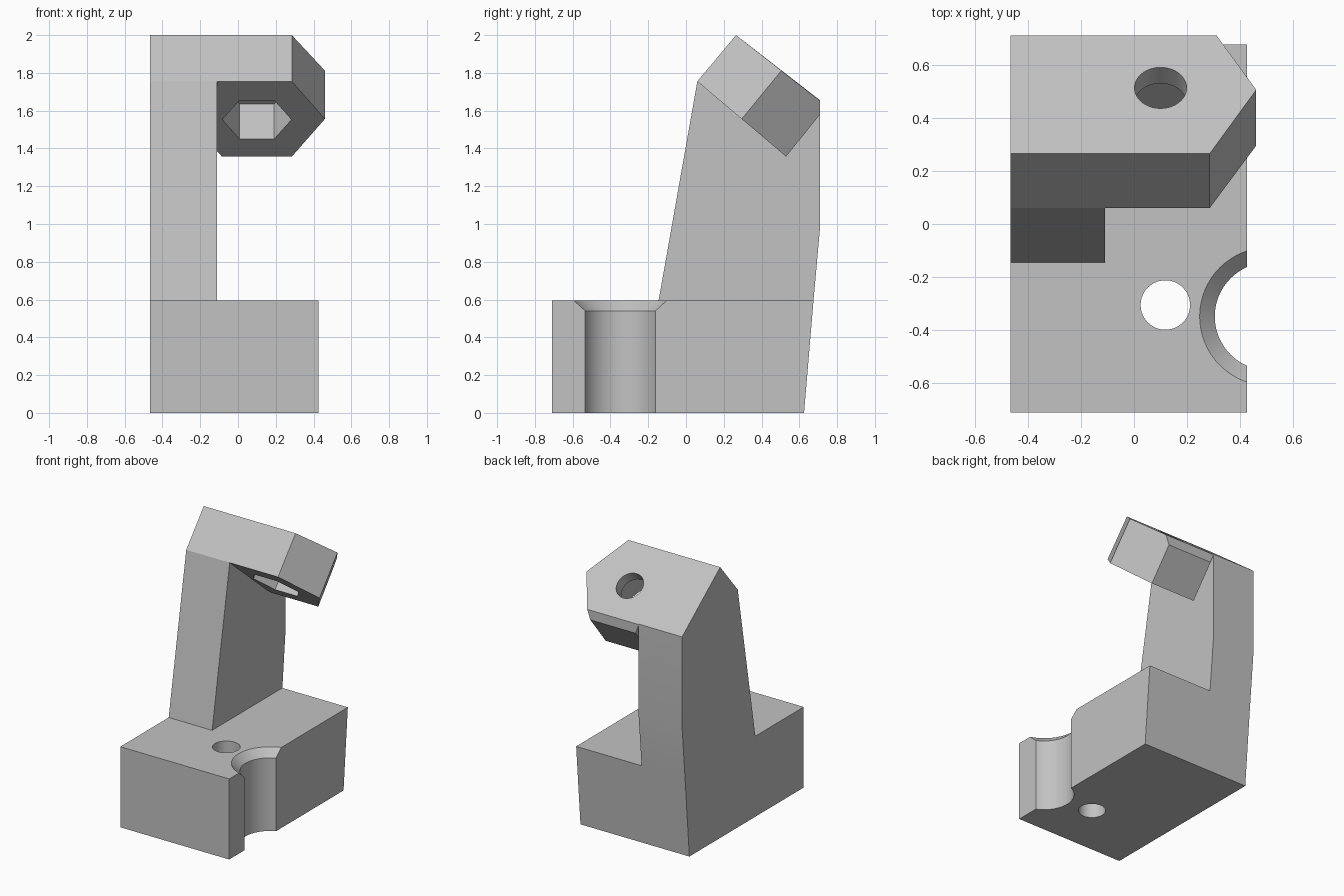
import bpy, bmesh, math
from mathutils import Vector

default = bpy.data.objects.get("Cube")
if default:
    bpy.data.objects.remove(default, do_unlink=True)

gray = bpy.data.materials.new("plain_gray")
gray.use_nodes = True
gray.diffuse_color = (0.54, 0.54, 0.54, 1)
gray.node_tree.nodes["Principled BSDF"].inputs["Base Color"].default_value = gray.diffuse_color


def loft(name, rings, clip_y=None):
    """Closed solid through rings of equal point count, with end caps."""
    bm = bmesh.new()
    loops = [[bm.verts.new(p) for p in ring] for ring in rings]
    n = len(loops[0])
    for a, b in zip(loops, loops[1:]):
        for i in range(n):
            j = (i + 1) % n
            bm.faces.new((a[i], a[j], b[j], b[i]))
    bm.faces.new(loops[0][::-1])
    bm.faces.new(loops[-1])
    if clip_y is not None:
        cut = bmesh.ops.bisect_plane(bm, geom=bm.verts[:] + bm.edges[:] + bm.faces[:],
                                     plane_co=(0, clip_y, 0), plane_no=(0, 1, 0), clear_outer=True)
        edges = [g for g in cut["geom_cut"] if isinstance(g, bmesh.types.BMEdge)]
        bmesh.ops.holes_fill(bm, edges=edges)
    bmesh.ops.recalc_face_normals(bm, faces=bm.faces[:])
    mesh = bpy.data.meshes.new(name)
    bm.to_mesh(mesh)
    bm.free()
    obj = bpy.data.objects.new(name, mesh)
    mesh.materials.append(gray)
    bpy.context.collection.objects.link(obj)
    return obj


def slab(name, profile, x0, x1):
    """Side profile of (y, z) points extruded along x."""
    return loft(name, [[(x, y, z) for y, z in profile] for x in (x0, x1)])


def circle(center, radius, axis=Vector((0, 0, 1)), sides=64):
    """Ring of points around an axis in the yz plane; first point on +x."""
    u, v = Vector((1, 0, 0)), axis.cross(Vector((1, 0, 0)))
    angles = [math.tau * i / sides for i in range(sides)]
    return [Vector(center) + radius * (u * math.cos(a) + v * math.sin(a)) for a in angles]


def carve(target, cutter):
    cutter.hide_render = True
    mod = target.modifiers.new("cut", "BOOLEAN")
    mod.operation, mod.solver, mod.object = "DIFFERENCE", "EXACT", cutter
    bpy.context.view_layer.objects.active = target
    bpy.ops.object.modifier_apply(modifier=mod.name)
    bpy.data.objects.remove(cutter, do_unlink=True)


LEFT, INNER, RIGHT, BACK, DECK = -0.465, -0.11, 0.425, 0.71, 0.595

# Base block with a slightly leaning back
base = slab("base", [(-BACK, 0), (0.625, 0), (0.675, DECK), (-BACK, DECK)], LEFT, RIGHT)

# Vertical through hole and chamfered round notch in the side
carve(base, loft("hole_cutter", [circle((0.118, -0.305, z), 0.093) for z in (-0.1, 0.7)]))
carve(base, loft("notch_cutter", [circle((0.507, -0.348, z), r)
                                  for z, r in ((-0.1, 0.203), (0.54, 0.203), (0.65, 0.317))]))

# Leaning column, including its side of the tilted head
column = slab("column", [(-0.145, DECK), (0.675, DECK), (BACK, 0.985), (BACK, 1.655),
                         (0.265, 2.0), (0.06, 1.755)], LEFT, INNER)


# Tilted head with hexagonal end
def head_ring(front, back):
    front, back = Vector(front), Vector(back)
    outline = [(INNER, 0), (0.285, 0), (0.46, 0.5), (0.285, 1), (-0.085, 1), (INNER, 0.93)]
    return [front.lerp(back, t) + Vector((x, 0, 0)) for x, t in outline]


head = loft("head", [head_ring((0, 0.06, 1.755), (0, 0.53, 1.357)),
                     head_ring((0, 0.265, 2.0), (0, 0.745, 1.624))], clip_y=BACK)

# Hexagonal pocket from below and round hole from above
axis = Vector((0, 0.643, 0.766))
bottom = Vector((0.1, 0.3, 1.553))
carve(head, loft("bore_cutter", [circle(bottom + axis * d, 0.098, axis) for d in (0.1, 0.5)]))
carve(head, loft("pocket_cutter", [circle(bottom + axis * d, 0.183, axis, 6) for d in (-0.1, 0.24)]))

# Smooth the round walls, keep hard edges
bpy.ops.object.select_all(action="DESELECT")
for part in (base, column, head):
    part.select_set(True)
bpy.context.view_layer.objects.active = base
bpy.ops.object.shade_smooth_by_angle(angle=math.radians(25))
